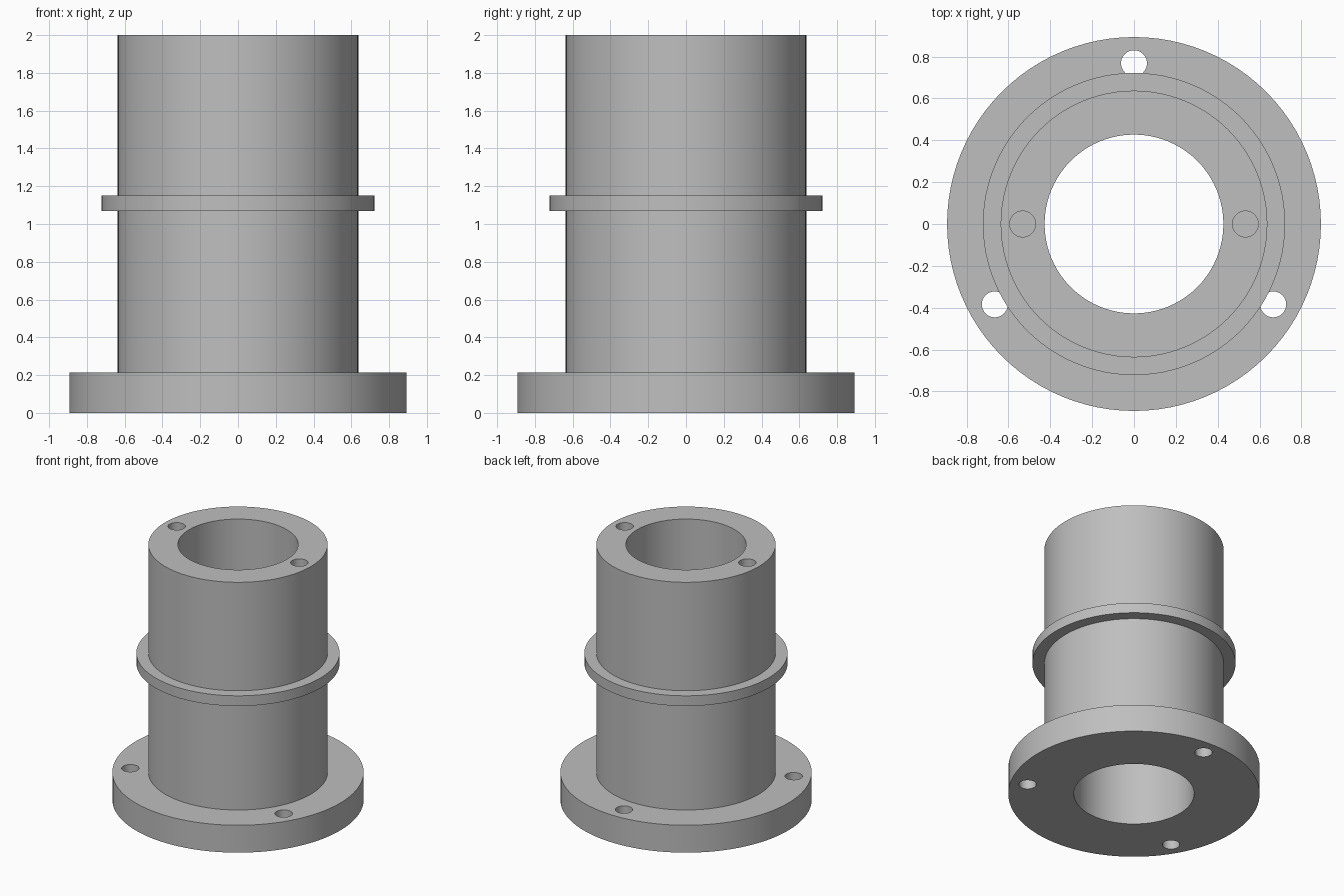
import bpy, bmesh, math
from mathutils import Matrix, Vector

old = bpy.data.objects.get("Cube")
if old:
    bpy.data.objects.remove(old, do_unlink=True)

BORE, BODY, COLLAR, FLANGE = 0.427, 0.637, 0.722, 0.893
FLANGE_TOP, COLLAR_LOW, COLLAR_TOP, HEIGHT = 0.215, 1.07, 1.15, 2.0
HOLE = 0.062
SEGMENTS = 96

grey = bpy.data.materials.new("plain grey")
grey.use_nodes = True
colour = (0.52, 0.52, 0.52, 1)
grey.diffuse_color = colour
grey.node_tree.nodes["Principled BSDF"].inputs["Base Color"].default_value = colour


def make_object(name, bm):
    bmesh.ops.recalc_face_normals(bm, faces=bm.faces)
    mesh = bpy.data.meshes.new(name)
    bm.to_mesh(mesh)
    bm.free()
    mesh.materials.append(grey)
    obj = bpy.data.objects.new(name, mesh)
    bpy.context.collection.objects.link(obj)
    return obj


def lathe(name, profile):
    """Revolve a closed (radius, height) outline around z."""
    bm = bmesh.new()
    verts = [bm.verts.new((r, 0, z)) for r, z in profile]
    edges = [bm.edges.new((a, b)) for a, b in zip(verts, verts[1:] + verts[:1])]
    bmesh.ops.spin(bm, geom=verts + edges, cent=(0, 0, 0), axis=(0, 0, 1),
                   angle=math.tau, steps=SEGMENTS, use_merge=True)
    bmesh.ops.remove_doubles(bm, verts=bm.verts, dist=0.0001)
    return make_object(name, bm)


def add_hole(bm, radius, degrees, low, high):
    """Add one upright drill at a polar position."""
    a = math.radians(degrees)
    place = Vector((radius * math.cos(a), radius * math.sin(a), (low + high) / 2))
    bmesh.ops.create_cone(bm, cap_ends=True, segments=32, radius1=HOLE, radius2=HOLE,
                          depth=high - low, matrix=Matrix.Translation(place))


# Flanged sleeve with a collar and a through bore
sleeve = lathe("flanged_sleeve", [
    (BORE, 0), (FLANGE, 0), (FLANGE, FLANGE_TOP), (BODY, FLANGE_TOP),
    (BODY, COLLAR_LOW), (COLLAR, COLLAR_LOW), (COLLAR, COLLAR_TOP),
    (BODY, COLLAR_TOP), (BODY, HEIGHT), (BORE, HEIGHT)])

# Three through holes in the flange, two blind holes in the top rim
drills = bmesh.new()
for angle in (90, 210, 330):
    add_hole(drills, 0.768, angle, -0.1, FLANGE_TOP + 0.1)
for angle in (0, 180):
    add_hole(drills, 0.532, angle, HEIGHT - 0.4, HEIGHT + 0.1)
cutter = make_object("hole_cutter", drills)
cutter.hide_render = True

cut = sleeve.modifiers.new("drilled holes", "BOOLEAN")
cut.operation = "DIFFERENCE"
cut.solver = "EXACT"
cut.object = cutter

# Apply the holes, drop the cutter, smooth the round walls
bpy.ops.object.select_all(action="DESELECT")
sleeve.select_set(True)
bpy.context.view_layer.objects.active = sleeve
bpy.ops.object.modifier_apply(modifier=cut.name)
bpy.data.objects.remove(cutter, do_unlink=True)
bpy.ops.object.shade_smooth_by_angle(angle=math.radians(30))
